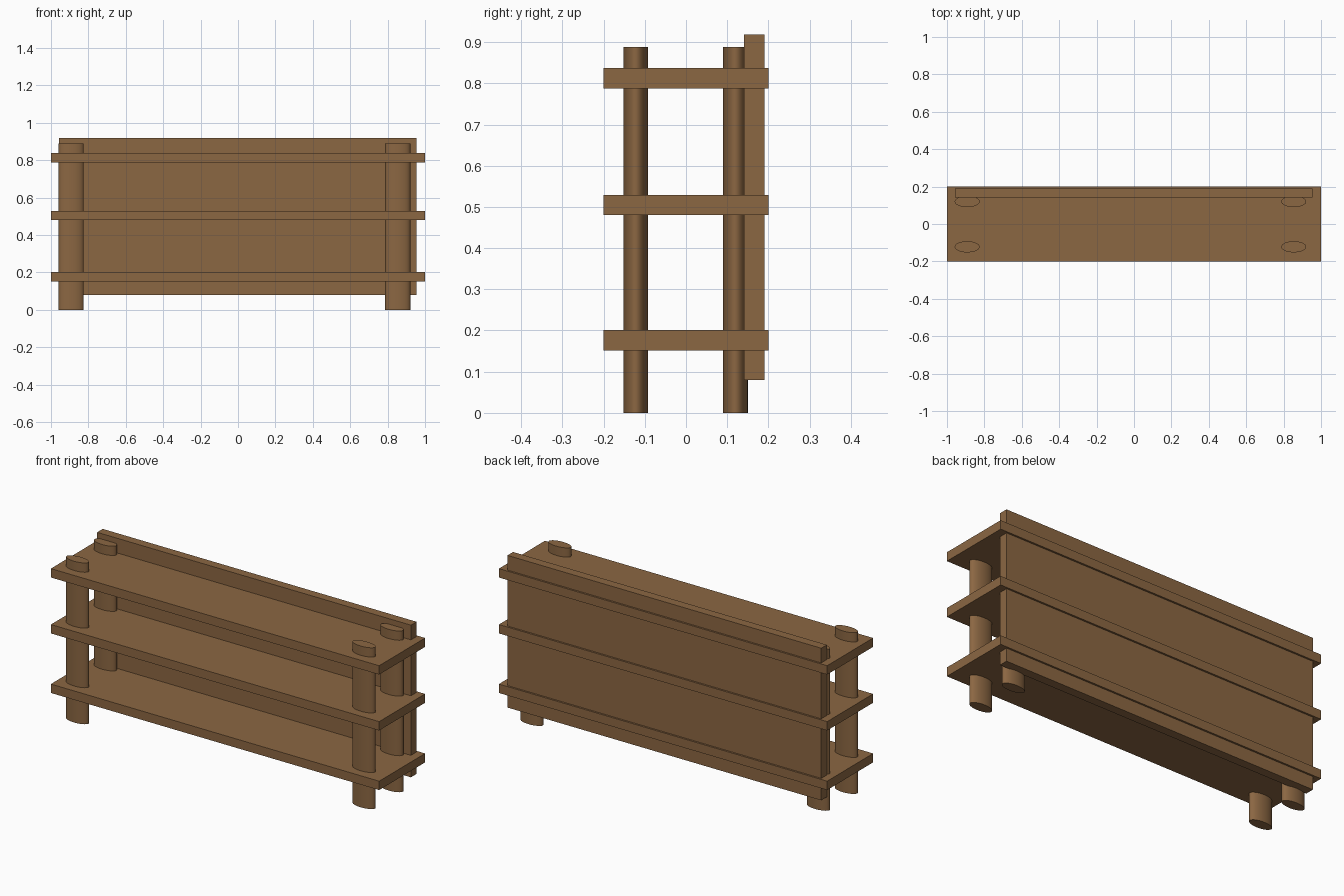
import bpy

if "Cube" in bpy.data.objects:
    bpy.data.objects.remove(bpy.data.objects["Cube"])

wood = bpy.data.materials.new("wood")
wood.diffuse_color = (0.26, 0.135, 0.055, 1)
wood.use_nodes = True
wood.node_tree.nodes["Principled BSDF"].inputs["Base Color"].default_value = wood.diffuse_color


def finish(name):
    obj = bpy.context.object
    obj.name = name
    obj.data.materials.append(wood)
    bpy.ops.object.transform_apply(location=False, rotation=False, scale=True)
    return obj


def board(name, x, y, z):
    """Box given by its (min, max) range on each axis."""
    spans = (x, y, z)
    bpy.ops.mesh.primitive_cube_add(size=1, location=[(a + b) / 2 for a, b in spans])
    bpy.context.object.scale = [b - a for a, b in spans]
    return finish(name)


def post(name, x, y, height=0.888, rx=0.067, ry=0.03):
    """Upright with an oval cross-section."""
    bpy.ops.mesh.primitive_cylinder_add(vertices=32, radius=1, depth=1,
                                        location=(x, y, height / 2))
    bpy.context.object.scale = (rx, ry, height)
    finish(name)
    bpy.ops.object.shade_smooth_by_angle()


# Three shelves
for level, z in (("bottom", 0.152), ("middle", 0.48), ("top", 0.788)):
    board(level + "_shelf", (-1, 1), (-0.2, 0.2), (z, z + 0.049))

# Four oval posts running through the shelves
for side, x in (("left", -0.892), ("right", 0.854)):
    for depth, y in (("front", -0.122), ("back", 0.12)):
        post(f"{depth}_{side}_post", x, y)

# Back panel
board("back_panel", (-0.957, 0.955), (0.141, 0.19), (0.08, 0.918))
